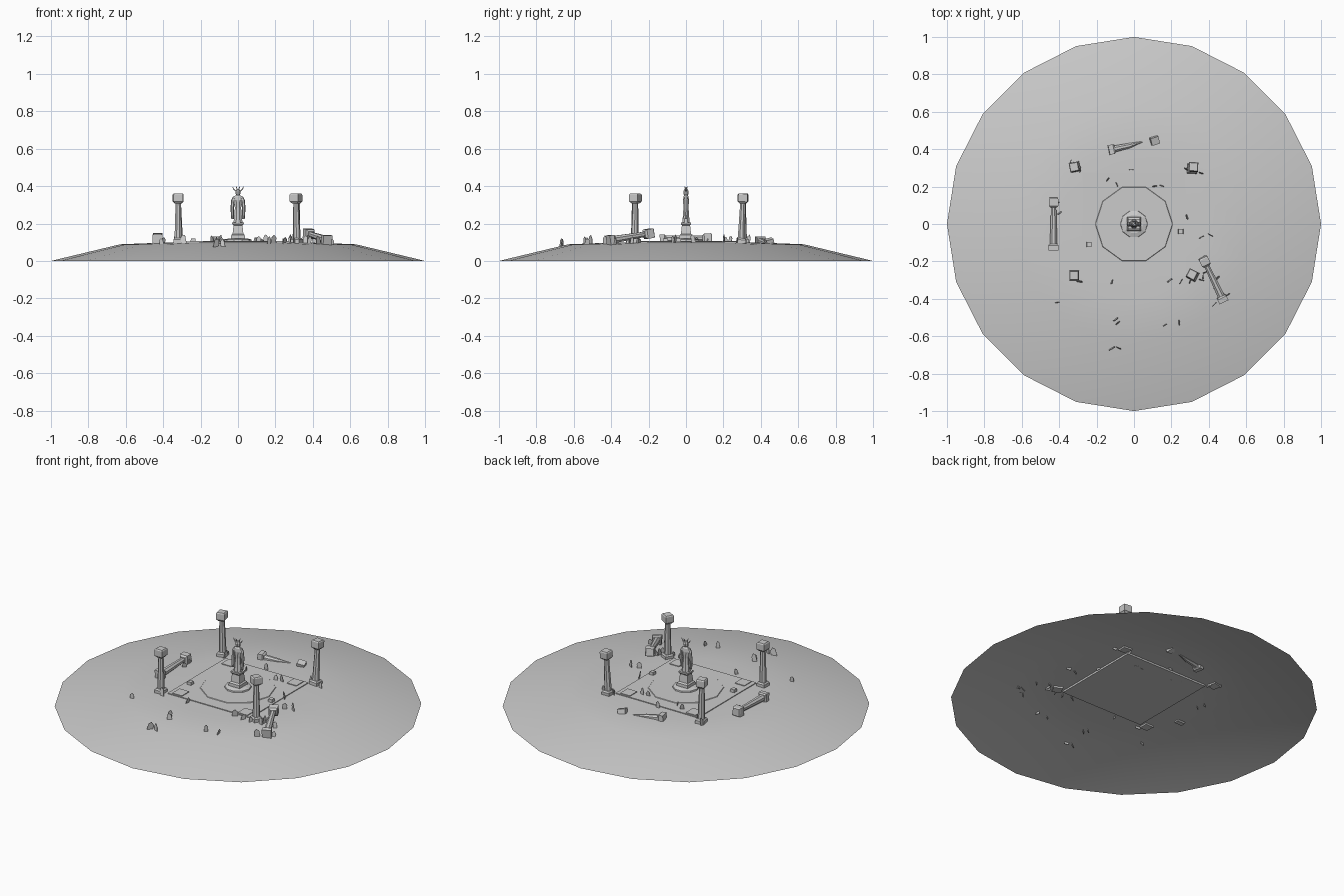
import bpy, bmesh, math, random
from mathutils import Matrix, Vector, Euler

if "Cube" in bpy.data.objects:
    bpy.data.objects.remove(bpy.data.objects["Cube"])

random.seed(4)


def finish(name, bm, matrix=Matrix.Identity(4), smooth=False):
    mesh = bpy.data.meshes.new(name)
    bmesh.ops.recalc_face_normals(bm, faces=bm.faces[:])
    bm.to_mesh(mesh)
    bm.free()
    for p in mesh.polygons:
        p.use_smooth = smooth
    ob = bpy.data.objects.new(name, mesh)
    ob.matrix_world = matrix
    bpy.context.collection.objects.link(ob)
    return ob


def loft(bm, rings, sides=4, turn=math.pi / 4, caps=True):
    """Rings are (half x, half y, z[, centre x, centre y]); four sides give a square section."""
    k = 1 / math.cos(math.pi / 4) if sides == 4 else 1
    loops = []
    for rx, ry, z, *c in rings:
        cx, cy = c if c else (0, 0)
        loops.append([bm.verts.new((cx + rx * k * math.cos(turn + i * math.tau / sides),
                                    cy + ry * k * math.sin(turn + i * math.tau / sides), z))
                      for i in range(sides)])
    for a, b in zip(loops, loops[1:]):
        for i in range(sides):
            j = (i + 1) % sides
            bm.faces.new((a[i], a[j], b[j], b[i]))
    if caps:
        bm.faces.new(loops[0])
        bm.faces.new(loops[-1])
    return loops


def ground(x, y):
    r = math.hypot(x, y)
    if r < 0.36:
        return 0.099
    if r < 0.62:
        return 0.099 - (r - 0.36) * 0.035
    return 0.09 * (1 - r) / 0.38


# Open-bottomed mound
bm = bmesh.new()
loops = loft(bm, [(1, 1, 0), (.63, .63, .089), (.4, .4, .098), (.25, .25, .099)],
             20, 0, caps=False)
bm.faces.new(loops[-1])
finish("mound", bm, smooth=True)

# Square plaza, round paving and corner slabs
bm = bmesh.new()
loft(bm, [(.275, .275, .088), (.275, .275, .103)])
finish("plaza", bm)
bm = bmesh.new()
loft(bm, [(.21, .21, .1), (.205, .205, .106)], 10, 0)
finish("round_paving", bm)
bm = bmesh.new()
for sx in (-1, 1):
    for sy in (-1, 1):
        loft(bm, [(.032, .035, .1, sx * .218, sy * .233), (.032, .035, .107, sx * .218, sy * .233)])
finish("corner_slabs", bm)


# Pillars run along local z
def pillar(name, pos, direction=(0, 0, 1), twist=0, length=.272, broken=False):
    bm = bmesh.new()
    loft(bm, [(.026, .026, 0), (.026, .026, .026), (.02, .02, .034)])
    if broken:
        loft(bm, [(.019, .019, .03), (.015, .013, .11), (.003, .003, .185, .006, 0)], 8, math.pi / 8)
    else:
        loft(bm, [(.021, .021, .03), (.015, .015, length - .05)], 8, math.pi / 8)
        loft(bm, [(.016, .016, length - .052), (.025, .025, length - .042),
                  (.025, .025, length - .006), (.021, .021, length)])
    rot = Vector(direction).to_track_quat('Z', 'Y').to_matrix().to_4x4()
    finish(name, bm, Matrix.Translation(pos) @ rot @ Matrix.Rotation(twist, 4, 'Z'))


pillar("pillar_front_left", (-.32, -.275, .088))
pillar("pillar_front_right", (.315, -.275, .088), (-.02, .02, 1), .3)
pillar("pillar_back_left", (-.315, .305, .088), (-.02, .0, 1), .2)
pillar("pillar_back_right", (.31, .295, .088), (.03, .04, 1), .6)
pillar("fallen_pillar_left", (-.43, -.14, .115), (0, 1, .03), length=.28)
pillar("fallen_pillar_right", (.48, -.415, .11), (-.1, .21, .035), length=.265)
pillar("broken_pillar", (-.135, .395, .105), (.21, .045, -.012), broken=True)
bm = bmesh.new()
loft(bm, [(.022, .02, -.012), (.022, .02, .016)])
finish("broken_pillar_cap", bm, Matrix.Translation((.11, .446, .102)) @ Euler((.25, .2, .3)).to_matrix().to_4x4())

# Statue base
bm = bmesh.new()
loft(bm, [(.075, .075, .098), (.072, .072, .114), (.05, .05, .121)], 10, 0)
finish("statue_step", bm)
bm = bmesh.new()
loft(bm, [(.037, .037, .115), (.036, .036, .138), (.029, .027, .145), (.024, .022, .19),
          (.031, .028, .197), (.031, .028, .206)])
finish("pedestal", bm)

# Robed figure, arms, head and crown spikes
bm = bmesh.new()
loft(bm, [(.026, .022, .204), (.021, .017, .25), (.018, .015, .285), (.026, .017, .325),
          (.024, .015, .343), (.009, .009, .354)], 8, math.pi / 8)
finish("robed_body", bm)
bm = bmesh.new()
for s in (-1, 1):
    loft(bm, [(.007, .010, .225, s * .029, -.004), (.009, .012, .28, s * .031, 0),
              (.010, .012, .325, s * .027, 0), (.006, .008, .345, s * .02, 0)], 6, 0)
finish("arms", bm)
bm = bmesh.new()
loft(bm, [(.008, .008, .346), (.013, .014, .358), (.014, .015, .372), (.008, .009, .384)], 8, math.pi / 8)
finish("head", bm)
bm = bmesh.new()
for s in (-1, 1):
    loft(bm, [(.005, .005, .372, s * .009, 0), (.004, .004, .382, s * .022, 0),
              (.001, .001, .397, s * .03, 0)], 5, 0)
    loft(bm, [(.004, .004, .376, s * .004, 0), (.001, .001, .398, s * .009, s * .008)], 4)
finish("crown_spikes", bm)

# Upright stone shards (x, y)
spots = [(-.41, -.42), (-.1, -.51), (-.085, -.53), (-.12, -.665), (-.08, -.665), (.165, -.54),
         (.24, -.53), (.41, -.06), (.36, -.07), (.285, .04), (-.015, .29), (-.14, .235),
         (.15, .205), (-.09, .21), (.11, .2), (-.29, -.31), (-.12, -.31), (.19, -.3),
         (.25, -.31), (.3, -.31), (-.4, .06), (-.41, .11), (.38, -.26), (.37, -.28),
         (.45, -.29), (.43, -.43), (.5, -.38), (-.34, .33), (-.29, .29), (.36, .27), (.28, .29), (.36, -.3)]
for n, (x, y) in enumerate(spots):
    bm = bmesh.new()
    w, h, t = random.uniform(.011, .018), random.uniform(.028, .048), .003
    outline = [(-w, -.012), (w * .8, -.012), (w, h * .6), (w * .2, h), (-w * .7, h * .75)]
    face = bm.faces.new([bm.verts.new((px, -t / 2, pz)) for px, pz in outline])
    ext = bmesh.ops.extrude_face_region(bm, geom=[face])
    bmesh.ops.translate(bm, vec=(0, t, 0), verts=[v for v in ext['geom'] if isinstance(v, bmesh.types.BMVert)])
    rot = Euler((random.uniform(-.2, .2), random.uniform(-.2, .2), random.uniform(0, math.pi)))
    finish(f"stone_shard_{n}", bm, Matrix.Translation((x, y, ground(x, y))) @ rot.to_matrix().to_4x4())

# Small loose blocks
for n, (x, y) in enumerate([(.25, -.04), (-.24, -.11)]):
    bm = bmesh.new()
    loft(bm, [(.014, .014, .098), (.012, .013, .12)])
    finish(f"loose_block_{n}", bm, Matrix.Translation((x, y, 0)))
